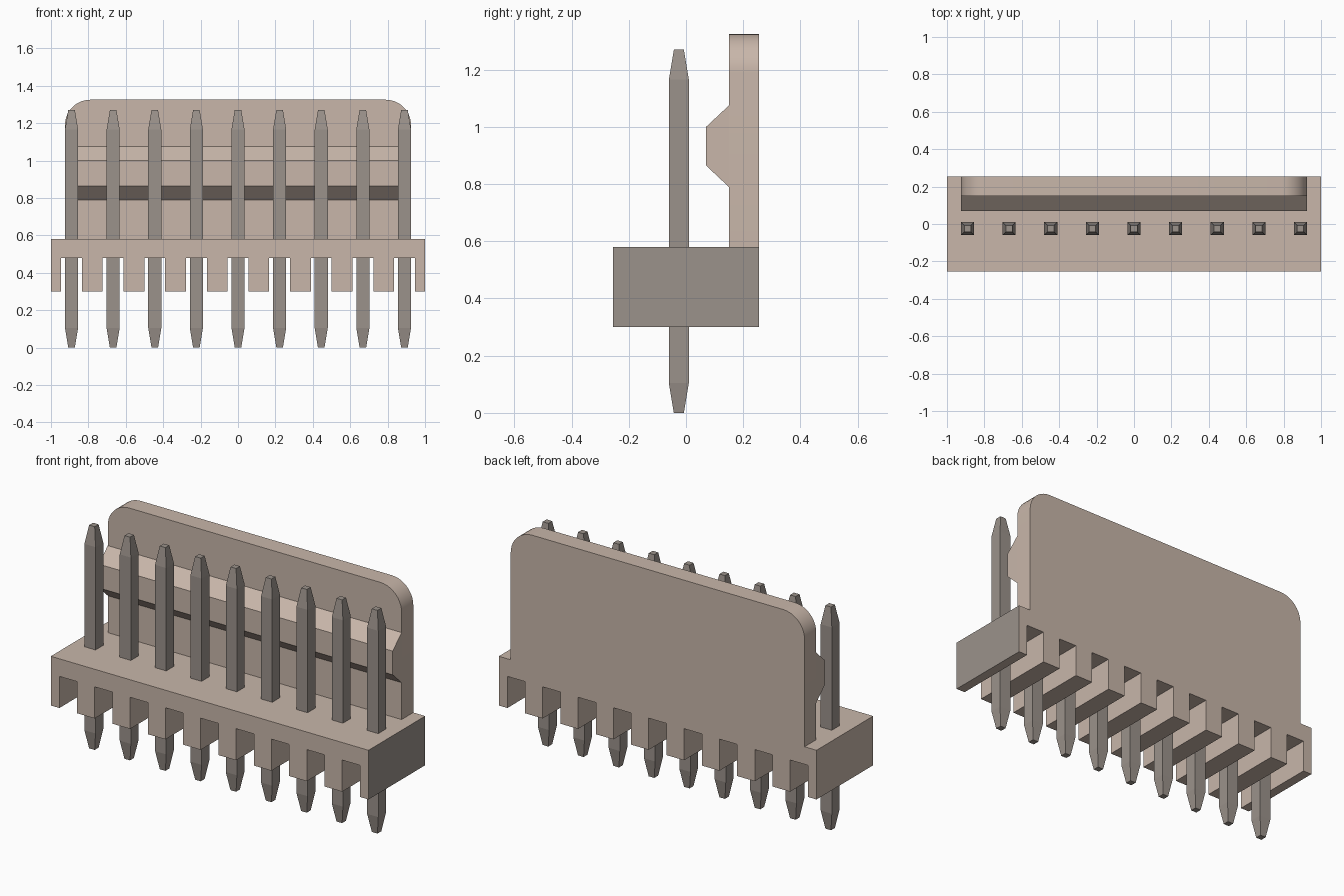
import bpy, bmesh, math

cube = bpy.data.objects.get("Cube")
if cube:
    bpy.data.objects.remove(cube)

PINS = 9
PITCH = 0.2225
PIN_Y = -0.025
pin_x = [(i - (PINS - 1) / 2) * PITCH for i in range(PINS)]


def material(name, colour):
    m = bpy.data.materials.new(name)
    m.use_nodes = True
    m.diffuse_color = colour
    bsdf = next(n for n in m.node_tree.nodes if n.type == 'BSDF_PRINCIPLED')
    bsdf.inputs["Base Color"].default_value = colour
    bsdf.inputs["Roughness"].default_value = 0.6
    return m


beige = material("beige_plastic", (0.58, 0.47, 0.40, 1))
grey = material("grey_metal", (0.33, 0.29, 0.26, 1))


def finish(name, bm, *mats):
    bmesh.ops.recalc_face_normals(bm, faces=bm.faces[:])
    mesh = bpy.data.meshes.new(name)
    bm.to_mesh(mesh)
    bm.free()
    for m in mats:
        mesh.materials.append(m)
    obj = bpy.data.objects.new(name, mesh)
    bpy.context.collection.objects.link(obj)
    return obj


def prism(points, place, start, end):
    """Extrude a flat outline from start to end; place maps (a, b, depth) to xyz."""
    bm = bmesh.new()
    face = bm.faces.new([bm.verts.new(place(a, b, start)) for a, b in points])
    moved = bmesh.ops.extrude_face_region(bm, geom=[face])["geom"]
    step = place(0, 0, end - start)
    bmesh.ops.translate(bm, vec=step,
                        verts=[v for v in moved if isinstance(v, bmesh.types.BMVert)])
    return bm


def along_y(a, b, d):
    return (a, d, b)


def along_x(a, b, d):
    return (d, a, b)


# Base block: comb outline with one open slot under each pin
bottom, slot_top, top = 0.30, 0.48, 0.58
slot = 0.056
comb = [(1, top), (-1, top), (-1, bottom)]
for x in pin_x:
    comb += [(x - slot, bottom), (x - slot, slot_top),
             (x + slot, slot_top), (x + slot, bottom)]
comb.append((1, bottom))
bm = prism(comb, along_y, -0.255, 0.255)
for f in bm.faces:
    if f.calc_center_median().x > 0.999:   # end plate on the left side
        f.material_index = 1
finish("base", bm, beige, grey)

# Back wall with rounded upper corners
half, wall_top, r = 0.925, 1.325, 0.135
arc = [(half - r + r * math.cos(t), wall_top - r + r * math.sin(t))
       for t in (math.pi / 2 * i / 10 for i in range(11))]
outline = [(half, top)] + arc + [(-x, z) for x, z in reversed(arc)] + [(-half, top)]
wall = finish("back_wall", prism(outline, along_y, 0.15, 0.255), beige)
bpy.context.view_layer.objects.active = wall
wall.select_set(True)
bpy.ops.object.shade_smooth_by_angle(angle=math.radians(30))
wall.select_set(False)

# Locking ridge along the front of the wall
ridge = [(0.15, 0.79), (0.07, 0.865), (0.07, 1.0), (0.15, 1.075)]
finish("locking_ridge", prism(ridge, along_x, -half, half), beige)

# Square pins, tapered at both ends
sections = [(0, 0.0175), (0.105, 0.035), (1.165, 0.035), (1.27, 0.0175)]
for i, x in enumerate(pin_x):
    bm = bmesh.new()
    rings = [[bm.verts.new((x + sx * h, PIN_Y + sy * h, z))
              for sx, sy in ((-1, -1), (1, -1), (1, 1), (-1, 1))]
             for z, h in sections]
    for lower, upper in zip(rings, rings[1:]):
        for k in range(4):
            n = (k + 1) % 4
            bm.faces.new((lower[k], lower[n], upper[n], upper[k]))
    bm.faces.new(rings[0])
    bm.faces.new(rings[-1])
    finish(f"pin_{i + 1}", bm, grey)
